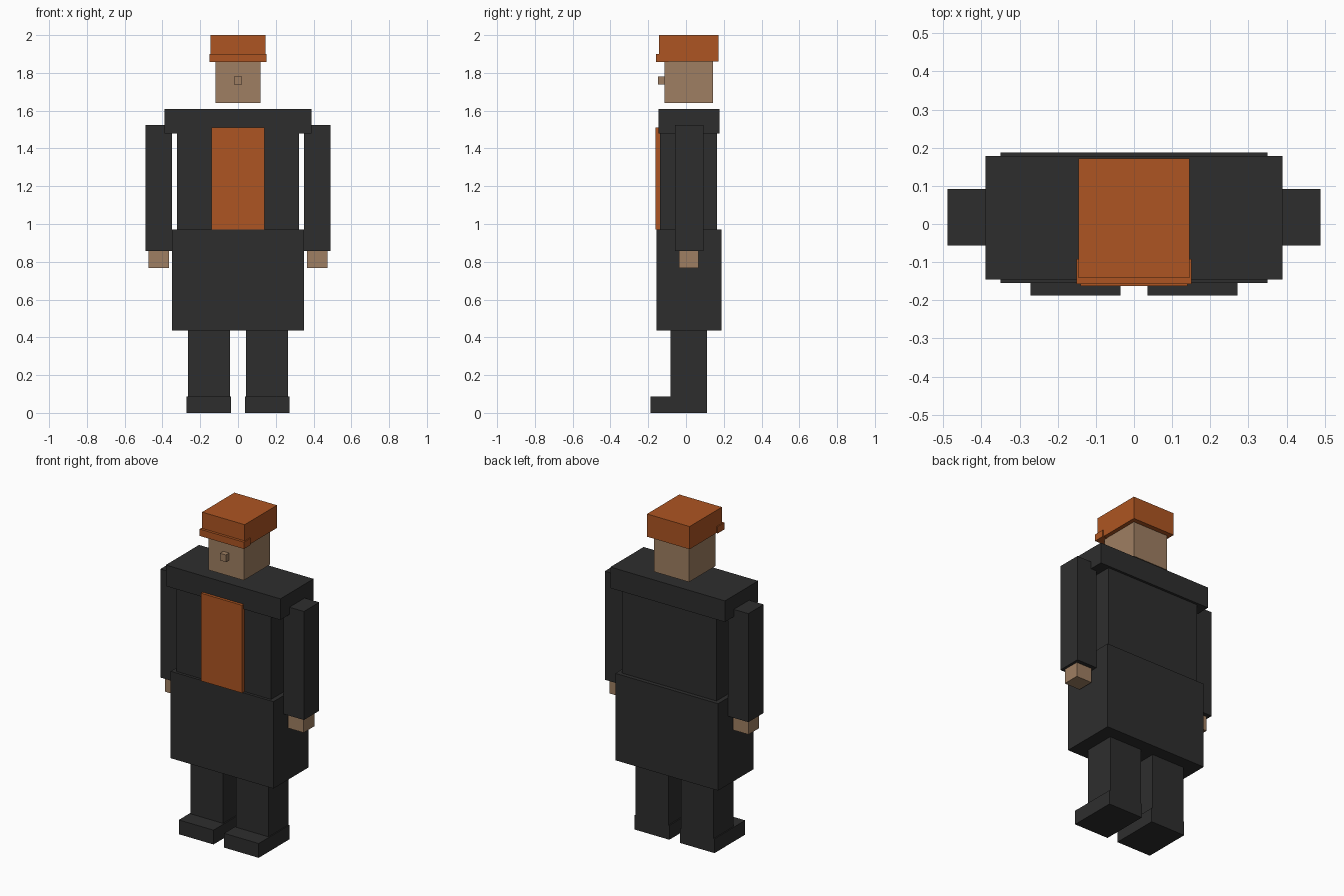
import bpy
import bmesh
from mathutils import Vector

if "Cube" in bpy.data.objects:
    bpy.data.objects.remove(bpy.data.objects["Cube"])


def material(name, rgb):
    m = bpy.data.materials.new(name)
    m.diffuse_color = (*rgb, 1)
    m.use_nodes = True
    m.node_tree.nodes["Principled BSDF"].inputs["Base Color"].default_value = m.diffuse_color
    return m


CHARCOAL = material("charcoal cloth", (0.027, 0.027, 0.027))
ORANGE = material("burnt orange", (0.42, 0.091, 0.016))
SKIN = material("tan skin", (0.345, 0.212, 0.122))


def box(name, x, y, z, mat):
    """Box spanning the given (min, max) ranges."""
    lo, hi = Vector((x[0], y[0], z[0])), Vector((x[1], y[1], z[1]))
    bm = bmesh.new()
    bmesh.ops.create_cube(bm, size=1)
    bmesh.ops.scale(bm, vec=hi - lo, verts=bm.verts)
    mesh = bpy.data.meshes.new(name)
    bm.to_mesh(mesh)
    bm.free()
    mesh.materials.append(mat)
    ob = bpy.data.objects.new(name, mesh)
    ob.location = (lo + hi) / 2
    bpy.context.collection.objects.link(ob)
    return ob


def pair(name, x, y, z, mat):
    """Matching right and left boxes."""
    box(name + "_right", x, y, z, mat)
    box(name + "_left", (-x[1], -x[0]), y, z, mat)


# Head and cap
box("head", (-0.12, 0.12), (-0.115, 0.142), (1.64, 1.86), SKIN)
box("nose", (-0.02, 0.02), (-0.147, -0.115), (1.738, 1.782), SKIN)
box("cap", (-0.145, 0.145), (-0.142, 0.172), (1.86, 2.0), ORANGE)
box("cap_brim", (-0.151, 0.151), (-0.158, -0.092), (1.858, 1.9), ORANGE)

# Body
box("shoulders", (-0.39, 0.39), (-0.145, 0.178), (1.48, 1.61), CHARCOAL)
box("torso", (-0.322, 0.322), (-0.138, 0.163), (0.97, 1.48), CHARCOAL)
box("shirt_front", (-0.14, 0.14), (-0.162, -0.138), (0.97, 1.51), ORANGE)
box("coat_skirt", (-0.35, 0.35), (-0.155, 0.188), (0.435, 0.97), CHARCOAL)

# Arms and hands
pair("arm", (0.35, 0.489), (-0.057, 0.092), (0.857, 1.525), CHARCOAL)
pair("hand", (0.366, 0.473), (-0.037, 0.067), (0.767, 0.857), SKIN)

# Legs and shoes
pair("leg", (0.043, 0.266), (-0.083, 0.111), (0.088, 0.435), CHARCOAL)
pair("shoe", (0.036, 0.272), (-0.187, 0.111), (0.0, 0.088), CHARCOAL)
